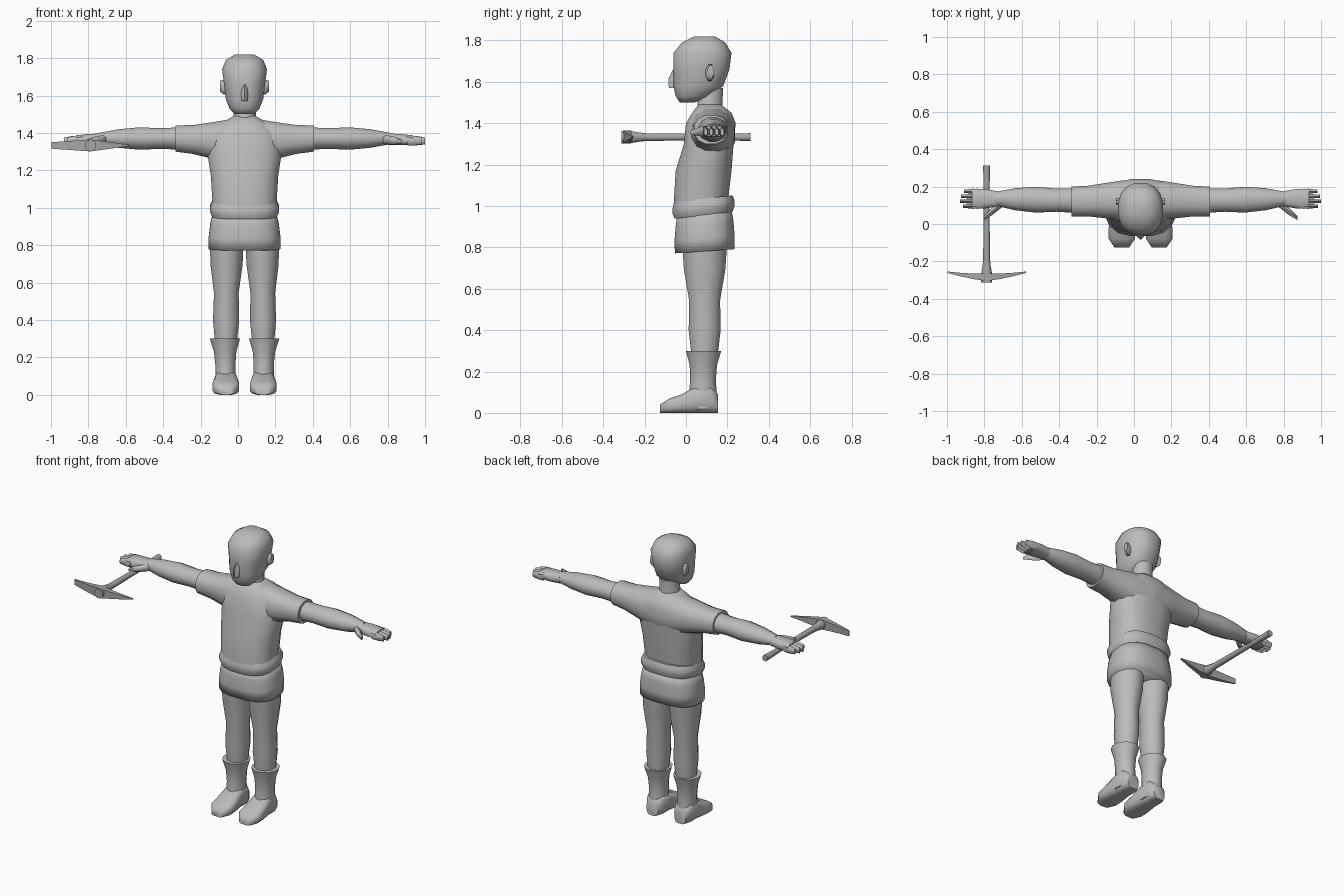
import bpy, bmesh, math
from mathutils import Vector

BODY_CENTRE = Vector((0.035, 0, 0))   # the figure stands slightly off centre
X_AXIS, Y_AXIS, Z_AXIS = range(3)


def material(name, level):
    mat = bpy.data.materials.new(name)
    mat.use_nodes = True
    color = (level, level, level, 1)
    mat.diffuse_color = color
    mat.node_tree.nodes["Principled BSDF"].inputs["Base Color"].default_value = color
    return mat


def lerp(start, end, factor):
    return start + (end - start) * factor


def outline(sides, power):
    """Unit rounded outline; a lower power makes it boxier."""
    turns = [math.tau * (i + 0.5) / sides for i in range(sides)]
    soften = lambda value: math.copysign(abs(value) ** power, value)
    points = [(soften(math.cos(turn)), soften(math.sin(turn))) for turn in turns]
    reach = max(across for across, along in points)
    return [(across / reach, along / reach) for across, along in points]


def loft(name, axis, sections, sides=12, power=1.0, mirror=1, tilt=0, angle=60, mat=None):
    """Skin sections (centre, half u, half v), where u and v are the two axes after the main one."""
    bm = bmesh.new()
    loops = []
    for centre, half_u, half_v in sections:
        loop = []
        for across, along in outline(sides, power):
            point = Vector(centre)
            point[(axis + 1) % 3] += half_u * across
            point[(axis + 2) % 3] += half_v * along
            point.x *= mirror
            point.z += tilt * point.y
            loop.append(bm.verts.new(point + BODY_CENTRE))
        loops.append(loop)
    for lower, upper in zip(loops, loops[1:]):
        for i in range(sides):
            bm.faces.new((lower[i - 1], lower[i], upper[i], upper[i - 1]))
    bm.faces.new(loops[0])
    bm.faces.new(loops[-1])
    bmesh.ops.recalc_face_normals(bm, faces=bm.faces)
    mesh = bpy.data.meshes.new(name)
    bm.to_mesh(mesh)
    bm.free()
    mesh.materials.append(mat or body_grey)
    obj = bpy.data.objects.new(name, mesh)
    bpy.context.collection.objects.link(obj)
    bpy.ops.object.select_all(action="DESELECT")
    obj.select_set(True)
    bpy.context.view_layer.objects.active = obj
    bpy.ops.object.shade_smooth_by_angle(angle=math.radians(angle))


def tube(name, axis, start, end, radii, widen=(1, 1), **options):
    """Loft evenly spaced radii from start to end, widened along u by a ratio that blends."""
    sections = []
    for i, radius in enumerate(radii):
        factor = i / (len(radii) - 1)
        ratio = lerp(*widen, factor)
        sections.append((lerp(Vector(start), Vector(end), factor), radius * ratio, radius))
    loft(name, axis, sections, **options)


def upright(name, rows, **options):
    """Loft rows of (height, half width, front, back) centred on the body."""
    sections = [(Vector((0, (front + back) / 2, height)), width, (back - front) / 2)
                for height, width, front, back in rows]
    loft(name, Z_AXIS, sections, sides=16, **options)


cube = bpy.data.objects.get("Cube")
if cube:
    bpy.data.objects.remove(cube, do_unlink=True)

body_grey = material("light grey", 0.5)
tool_grey = material("mid grey", 0.38)

# Head, nose and neck
upright("head", [
    (1.5, .05, -.03, .04), (1.53, .08, -.05, .12), (1.58, .1, -.06, .18),
    (1.66, .11, -.06, .21), (1.74, .12, -.06, .22), (1.79, .1, -.02, .19),
    (1.82, .05, .04, .14)], power=.85)
tube("nose", Z_AXIS, (0, -.04, 1.66), (0, -.06, 1.57), (.02, .03, .02),
     widen=(.5, .8), sides=6)
tube("neck", Z_AXIS, (0, .11, 1.4), (0, .12, 1.57), (.08, .06, .06))

# Shirt trunk
upright("shirt_trunk", [
    (1, .17, -.06, .2), (1.17, .18, -.05, .22), (1.3, .2, -.01, .23),
    (1.4, .19, 0, .24), (1.45, .13, .03, .22), (1.49, .06, .06, .17)], power=.8)

# Belt and short skirt, both sloping up to the back
tube("belt", Z_AXIS, (0, .085, .945), (0, .085, 1.025), (.14, .15, .15, .14),
     widen=(1.23, 1.23), sides=16, power=.75, tilt=.12)
tube("skirt", Z_AXIS, (0, .09, .97), (0, .09, .775), (.13, .14, .145, .144),
     widen=(1.3, 1.33), sides=16, power=.75, tilt=.07, angle=120)

for mirror, label in ((1, "left"), (-1, "right")):
    # Ear
    tube(label + "_ear", X_AXIS, (.09, .11, 1.64), (.13, .12, 1.65), (.03, .04, .03),
         widen=(.5, .5), sides=8, mirror=mirror)

    # Sleeve, arm, palm, fingers and thumb
    tube(label + "_sleeve", X_AXIS, (0, .13, 1.35), (.37, .12, 1.37),
         (.125, .115, .095, .077, .07), widen=(.85, 1.14), power=.85, mirror=mirror)
    tube(label + "_arm", X_AXIS, (.34, .125, 1.37), (.78, .135, 1.37),
         (.06, .055, .06, .05, .03), widen=(1.1, 1.2), mirror=mirror)
    tube(label + "_palm", X_AXIS, (.76, .135, 1.367), (.9, .135, 1.362),
         (.03, .03, .025), widen=(1.3, 2.15), sides=8, power=.7, mirror=mirror)
    for finger, tip in enumerate((.95, .965, .96, .945)):
        depth = lerp(.095, .175, finger / 3)
        tube(f"{label}_finger_{finger + 1}", X_AXIS, (.87, depth, 1.36), (tip, depth, 1.357),
             (.023, .022, .016), widen=(.6, .5), sides=6, mirror=mirror)
    tube(label + "_thumb", X_AXIS, (.74, .11, 1.365), (.84, .03, 1.355),
         (.02, .02, .01), sides=6, mirror=mirror)

    # Leg
    tube(label + "_leg", Z_AXIS, (.095, .09, .84), (.1, .09, .25),
         (.11, .1, .075, .077, .06), widen=(.83, .93), mirror=mirror)

    # Boot shaft and foot
    tube(label + "_boot_shaft", Z_AXIS, (.105, .085, .3), (.1, .08, .02),
         (.085, .066, .062, .067, .075), widen=(.95, .78), mirror=mirror)
    foot = [(-.125, .04, .04), (-.08, .07, .07), (-.02, .07, .09),
            (.05, .06, .13), (.12, .06, .13), (.155, .04, .09)]
    loft(label + "_foot", Y_AXIS,
         [(Vector((.1, depth, top / 2)), top / 2, width) for depth, width, top in foot],
         power=.6, mirror=mirror)

# Pickaxe held in the right hand
GRIP = Vector((-.823, 0, 1.333))


def along_grip(depth):
    return GRIP + Vector((0, depth, 0))


tube("pick_handle", Y_AXIS, along_grip(-.28), along_grip(.312),
     (.019, .018, .016, .015, .019), sides=8, mat=tool_grey)
tube("pick_collar", Y_AXIS, along_grip(-.312), along_grip(-.19),
     (.03, .03, .023, .018), sides=8, mat=tool_grey)

# Pick head bows back to its tips: one ends in a chisel, the other in a point
blade = []
for step in range(-3, 4):
    bow = abs(step) / 3
    tip_height = .003 if step > 0 else .017
    centre = along_grip(lerp(-.285, -.258, bow ** 1.5)) + Vector((.07 * step, 0, 0))
    blade.append((centre, lerp(.02, .004, bow), lerp(.032, tip_height, bow)))
loft("pick_head", X_AXIS, blade, sides=4, power=.02, angle=30, mat=tool_grey)
